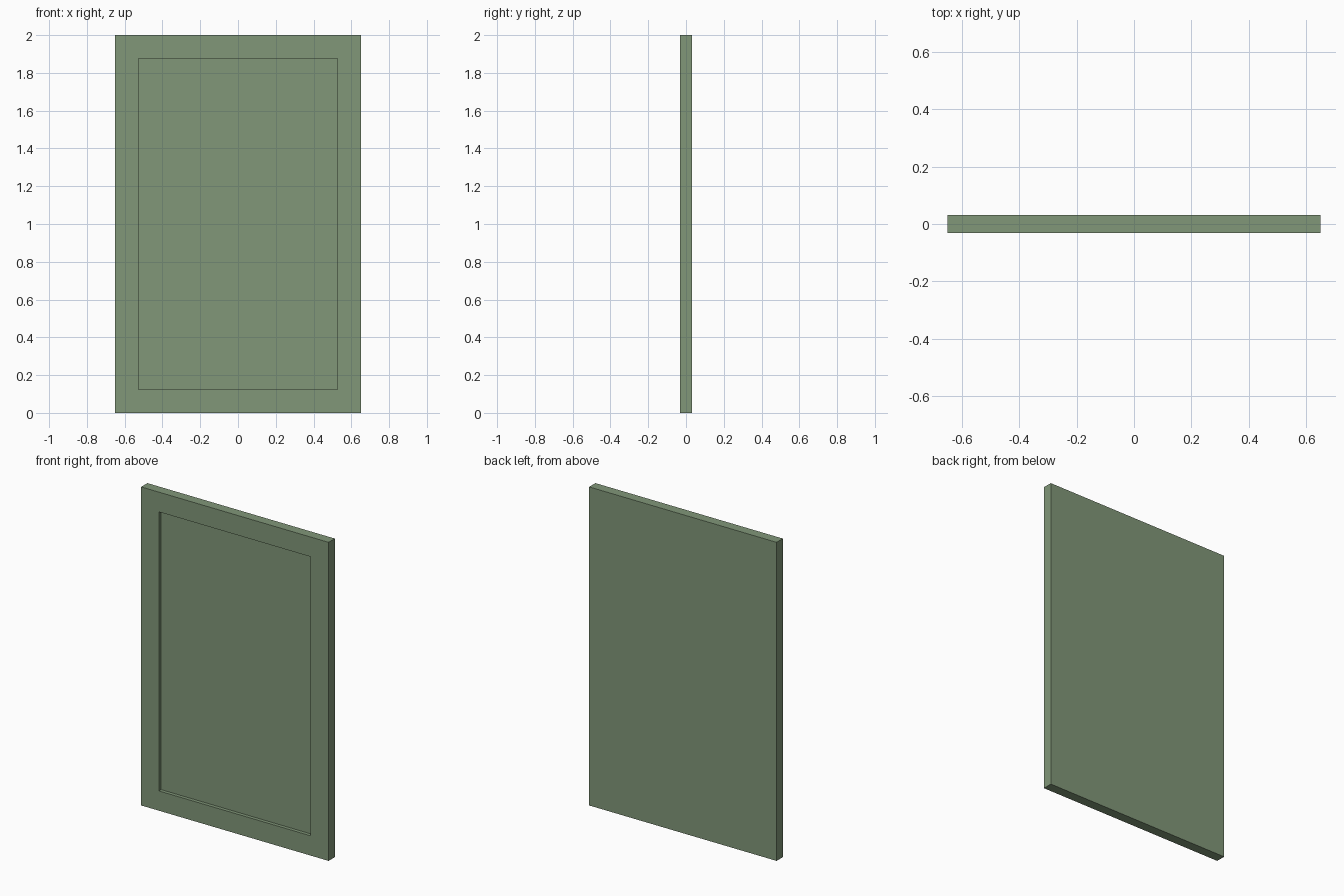
import bpy, bmesh
from mathutils import Vector

if "Cube" in bpy.data.objects:
    bpy.data.objects.remove(bpy.data.objects["Cube"])

WIDTH, THICK, HEIGHT = 1.302, 0.062, 2.0
BORDER, DEPTH = 0.124, 0.022

# Slab standing on the ground
bm = bmesh.new()
bmesh.ops.create_cube(bm, size=1.0)
for v in bm.verts:
    v.co = Vector((v.co.x * WIDTH, v.co.y * THICK, (v.co.z + 0.5) * HEIGHT))
bm.normal_update()

# Frame border and recessed field on the front
front = min(bm.faces, key=lambda f: f.calc_center_median().y)
bmesh.ops.inset_region(bm, faces=[front], thickness=BORDER, use_even_offset=True)
field = bmesh.ops.extrude_discrete_faces(bm, faces=[front])["faces"][0]
bmesh.ops.translate(bm, verts=field.verts, vec=(0, DEPTH, 0))
bmesh.ops.recalc_face_normals(bm, faces=bm.faces)

mesh = bpy.data.meshes.new("framed_panel")
bm.to_mesh(mesh)
bm.free()
panel = bpy.data.objects.new("framed_panel", mesh)
bpy.context.collection.objects.link(panel)

# Muted green paint
paint = bpy.data.materials.new("green_paint")
paint.diffuse_color = (0.22, 0.31, 0.19, 1.0)
paint.use_nodes = True
paint.node_tree.nodes["Principled BSDF"].inputs["Base Color"].default_value = paint.diffuse_color
mesh.materials.append(paint)
